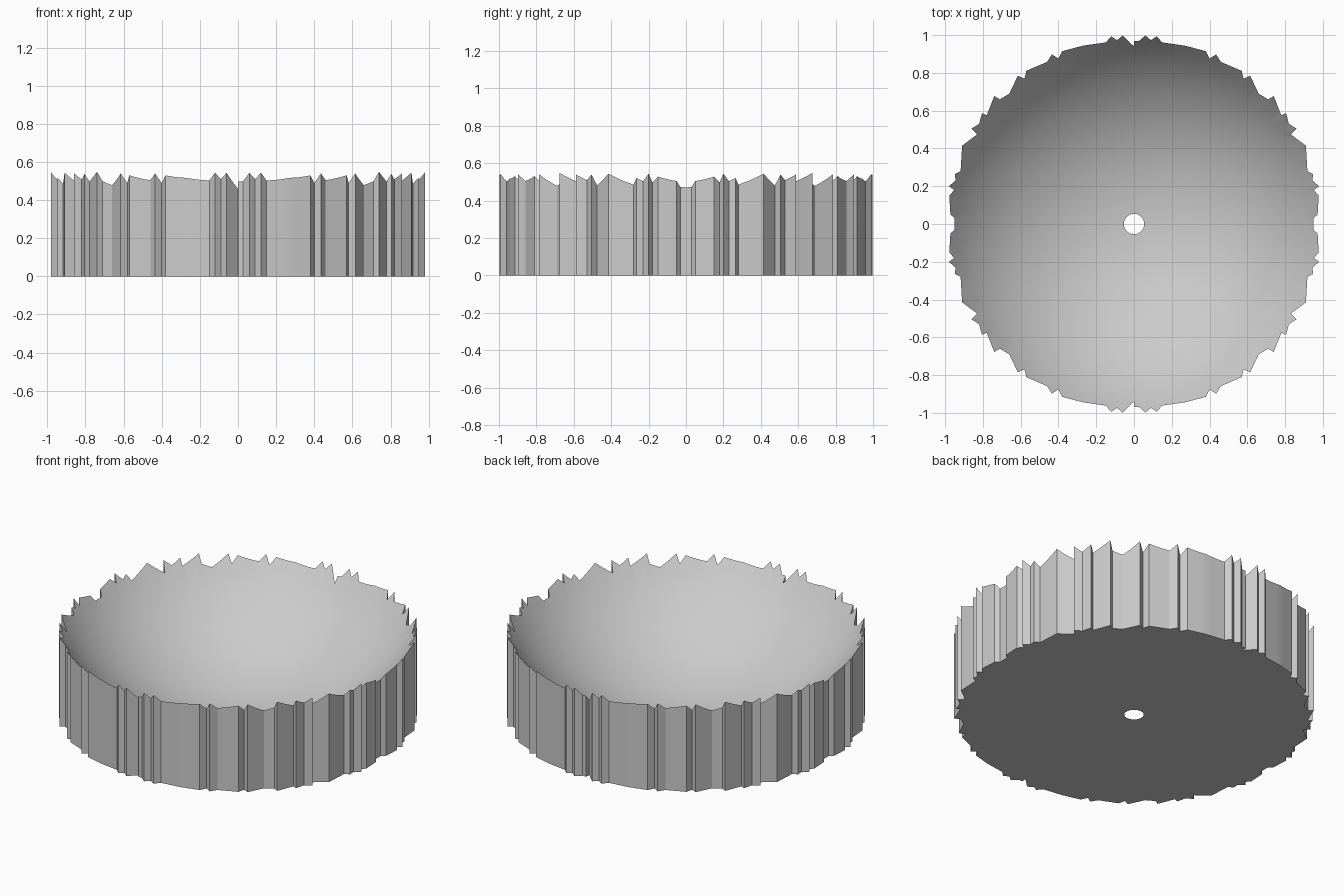
import bpy, bmesh, math

if "Cube" in bpy.data.objects:
    bpy.data.objects.remove(bpy.data.objects["Cube"])

R = 1.19                       # radius of the spherical hollow
HOLE = 0.054                   # radius where the hollow breaks through the base
C = math.sqrt(R * R - HOLE * HOLE)   # height of the sphere centre


def bowl_z(x, y):
    return C - math.sqrt(R * R - x * x - y * y)


# One quarter of the ragged outline, from the x axis round to the y axis
quarter = [(.949, .03), (.972, .05), (.978, .15), (.952, .18), (.98, .20),
           (.945, .23), (.948, .265), (.918, .28), (.91, .415), (.83, .475),
           (.86, .505), (.82, .53), (.805, .587), (.78, .575), (.74, .677),
           (.71, .66), (.66, .69), (.615, .785), (.58, .769), (.57, .811),
           (.46, .858), (.435, .898), (.40, .876), (.38, .915), (.27, .944),
           (.15, .961), (.12, .993), (.09, .973), (.06, .998)]
step = [(.025, .968), (.001, .968)]   # small step beside the centre notch
right = quarter + step
outline = right + [(0, .94)]
outline += [(-x, y) for x, y in reversed(quarter)]
outline += [(-x, -y) for x, y in quarter]
outline += [(0, -.94)] + [(x, -y) for x, y in reversed(right)]

# Subdivide long edges so the rim follows the sphere
rim = []
for i, (x0, y0) in enumerate(outline):
    x1, y1 = outline[(i + 1) % len(outline)]
    k = max(1, math.ceil(math.hypot(x1 - x0, y1 - y0) / 0.035))
    rim += [(x0 + (x1 - x0) * j / k, y0 + (y1 - y0) * j / k) for j in range(k)]

bm = bmesh.new()


def add_ring(points, height):
    return [bm.verts.new((x, y, height(x, y))) for x, y in points]


def bridge(a, b):
    n = len(a)
    for i in range(n):
        j = (i + 1) % n
        bm.faces.new((a[i], a[j], b[j], b[i]))


# Outer wall
base = add_ring(rim, lambda x, y: 0.0)
top = add_ring(rim, bowl_z)
bridge(base, top)

# Spherical hollow, ring by ring towards the centre hole
prev = top
STEPS = 18
for s in range(STEPS + 1):
    r = 0.93 + (HOLE - 0.93) * s / STEPS
    pts = []
    for x, y in rim:
        d = math.hypot(x, y)
        pts.append((x / d * r, y / d * r))
    ring = add_ring(pts, bowl_z)
    bridge(prev, ring)
    prev = ring

# Flat underside with the hole
bridge(prev, base)
bmesh.ops.recalc_face_normals(bm, faces=bm.faces[:])

mesh = bpy.data.meshes.new("toothed_bowl")
bm.to_mesh(mesh)
bm.free()
grey = bpy.data.materials.new("light_grey")
grey.diffuse_color = (0.6, 0.6, 0.6, 1)
grey.use_nodes = True
grey.node_tree.nodes["Principled BSDF"].inputs["Base Color"].default_value = grey.diffuse_color
mesh.materials.append(grey)
bowl = bpy.data.objects.new("toothed_bowl", mesh)
bpy.context.collection.objects.link(bowl)
bpy.context.view_layer.objects.active = bowl
bowl.select_set(True)
bpy.ops.object.shade_smooth_by_angle(angle=math.radians(25))
